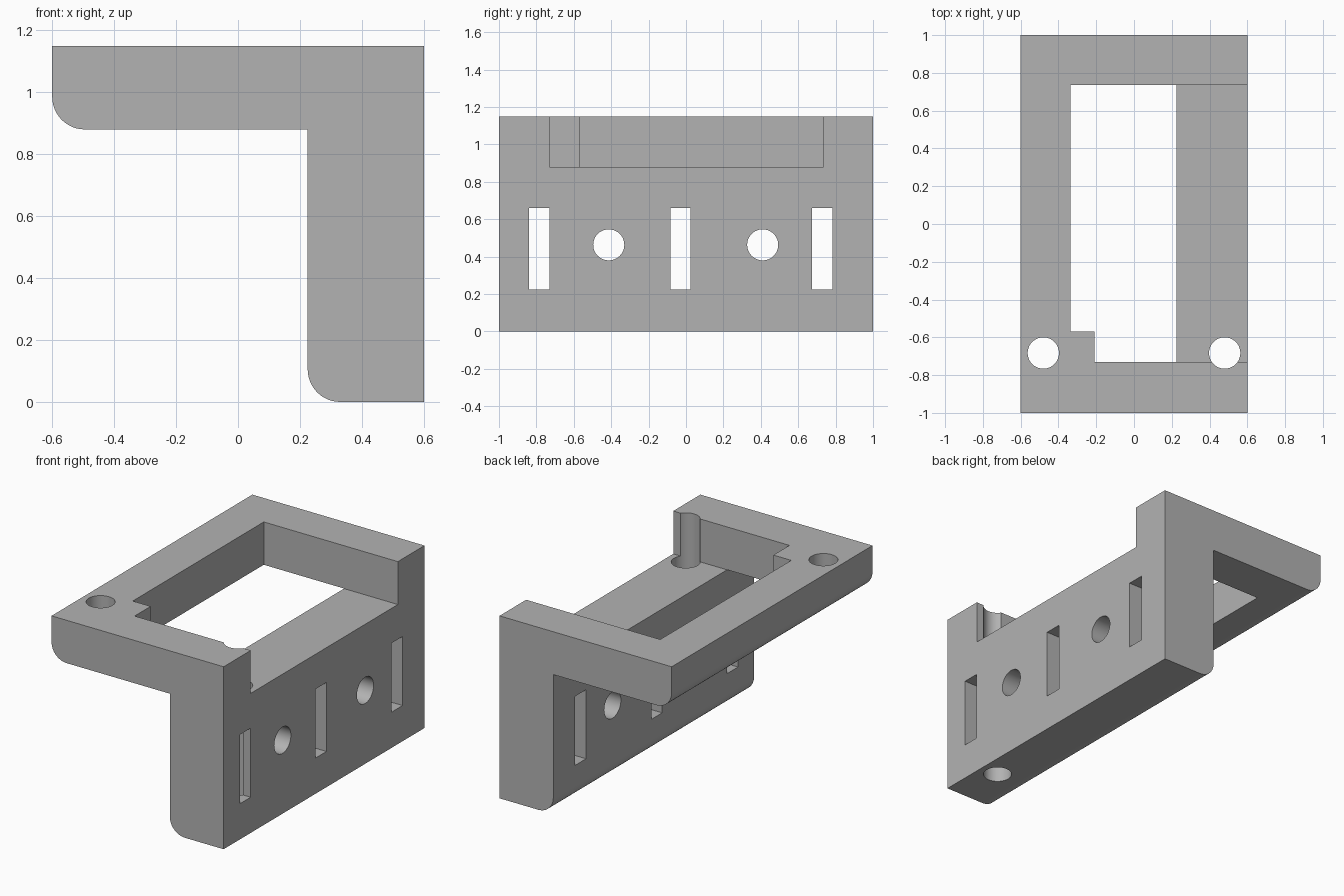
import bpy
import bmesh
from math import pi, sin, cos, radians
from mathutils import Vector, Matrix

if "Cube" in bpy.data.objects:
    bpy.data.objects.remove(bpy.data.objects["Cube"], do_unlink=True)

grey = bpy.data.materials.new("plain_grey")
grey.use_nodes = True
grey.diffuse_color = (0.45, 0.45, 0.45, 1)
grey.node_tree.nodes["Principled BSDF"].inputs["Base Color"].default_value = grey.diffuse_color


def to_object(name, bm):
    bmesh.ops.recalc_face_normals(bm, faces=bm.faces)
    mesh = bpy.data.meshes.new(name)
    bm.to_mesh(mesh)
    bm.free()
    mesh.materials.append(grey)
    obj = bpy.data.objects.new(name, mesh)
    bpy.context.collection.objects.link(obj)
    return obj


def extrude(name, points, offset):
    """Extrude a closed outline of 3D points along an offset."""
    bm = bmesh.new()
    face = bm.faces.new([bm.verts.new(p) for p in points])
    new = bmesh.ops.extrude_face_region(bm, geom=[face])["geom"]
    moved = [v for v in new if isinstance(v, bmesh.types.BMVert)]
    bmesh.ops.translate(bm, verts=moved, vec=Vector(offset))
    return to_object(name, bm)


def cylinder(name, centre, radius, depth, axis):
    bm = bmesh.new()
    turn = Matrix.Rotation(pi / 2, 4, 'Y') if axis == 'X' else Matrix()
    bmesh.ops.create_cone(bm, cap_ends=True, segments=48, radius1=radius, radius2=radius,
                          depth=depth, matrix=Matrix.Translation(centre) @ turn)
    return to_object(name, bm)


def cut(body, cutter):
    cutter.hide_render = True
    mod = body.modifiers.new("cut", 'BOOLEAN')
    mod.operation, mod.solver, mod.object = 'DIFFERENCE', 'EXACT', cutter
    bpy.context.view_layer.objects.active = body
    bpy.ops.object.modifier_apply(modifier=mod.name)
    bpy.data.objects.remove(cutter, do_unlink=True)


def rounded_corner(x, z, r=0.105, steps=12):
    """Lower left corner arc, running from its bottom end up to its side end."""
    angles = [pi * 1.5 - pi / 2 * i / steps for i in range(steps + 1)]
    return [(x + r + r * cos(a), z + r + r * sin(a)) for a in angles]


# Angled bracket body: upright wall with a shelf on top
HALF, TOP, SHELF, WALL = 0.6, 1.15, 0.88, 0.225
profile = [(HALF, TOP), (HALF, 0)] + rounded_corner(WALL, 0) + [(WALL, SHELF)]
profile += rounded_corner(-HALF, SHELF) + [(-HALF, TOP)]
bracket = extrude("angle_bracket", [(x, -1, z) for x, z in profile], (0, 2, 0))

# Shelf opening, running out through the wall and leaving a corner tab
opening = [(-0.335, 0.735), (-0.335, -0.57), (-0.21, -0.57), (-0.21, -0.73), (0.8, -0.73), (0.8, 0.735)]
cut(bracket, extrude("opening_cutter", [(x, y, SHELF - 0.0005) for x, y in opening], (0, 0, 0.5)))

# Vertical bolt holes
for x in (-0.48, 0.48):
    cut(bracket, cylinder("bolt_cutter", (x, -0.683, 0.6), 0.083, 2, 'Z'))

# Round holes through the wall
for y in (-0.413, 0.41):
    cut(bracket, cylinder("wall_hole_cutter", (0.4, y, 0.463), 0.083, 1, 'X'))

# Upright slots through the wall
for y in (-0.785, -0.03, 0.728):
    corners = [(-1, 0.225), (1, 0.225), (1, 0.66), (-1, 0.66)]
    cut(bracket, extrude("slot_cutter", [(0, y + s * 0.054, z) for s, z in corners], (1, 0, 0)))

# Smooth the curved surfaces and keep the edges crisp
bpy.ops.object.select_all(action='DESELECT')
bracket.select_set(True)
bpy.context.view_layer.objects.active = bracket
bpy.ops.object.shade_smooth_by_angle(angle=radians(30))
